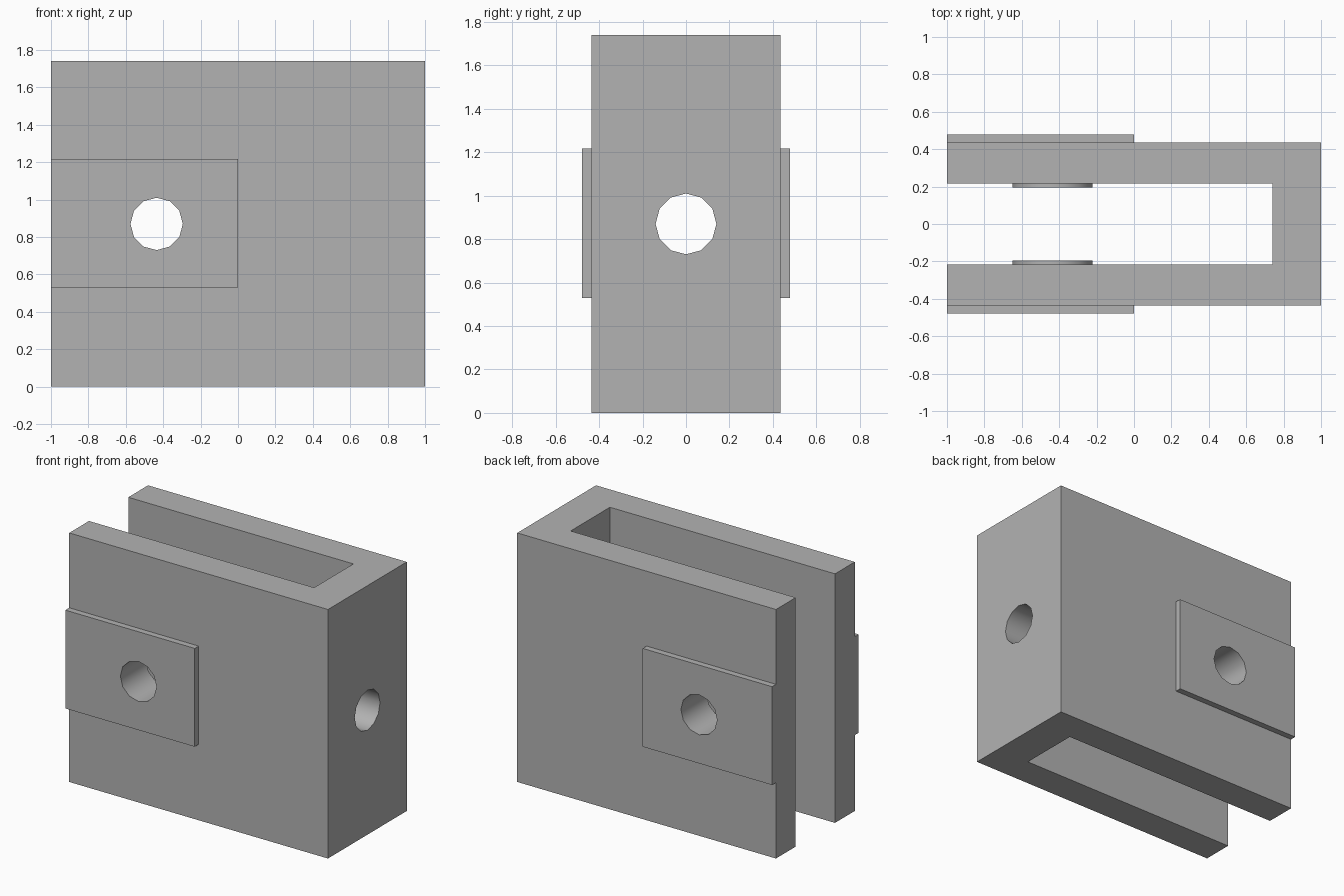
import bpy, bmesh, math
from mathutils import Matrix, Vector

if "Cube" in bpy.data.objects:
    bpy.data.objects.remove(bpy.data.objects["Cube"])

HEIGHT, MID = 1.74, 0.87
OUTER, INNER, PAD = 0.435, 0.217, 0.478   # half depths
PIN_X, HOLE_R, BOSS_R = -0.435, 0.14, 0.217

grey = bpy.data.materials.new("plain grey")
grey.use_nodes = True
grey.diffuse_color = (0.45, 0.45, 0.45, 1)
grey.node_tree.nodes["Principled BSDF"].inputs["Base Color"].default_value = grey.diffuse_color


def add_object(name, bm):
    bmesh.ops.recalc_face_normals(bm, faces=bm.faces)
    mesh = bpy.data.meshes.new(name)
    bm.to_mesh(mesh)
    bm.free()
    mesh.materials.append(grey)
    obj = bpy.data.objects.new(name, mesh)
    bpy.context.collection.objects.link(obj)
    return obj


def box(name, low, high):
    bm = bmesh.new()
    low, high = Vector(low), Vector(high)
    bmesh.ops.create_cube(bm, size=1, matrix=Matrix.Translation((low + high) / 2)
                          @ Matrix.Diagonal((high - low).to_4d()))
    return add_object(name, bm)


def cylinder(name, centre, radius, length, axis, sides):
    bm = bmesh.new()
    bmesh.ops.create_cone(bm, cap_ends=True, segments=sides, radius1=radius,
                          radius2=radius, depth=length,
                          matrix=Matrix.Translation(centre)
                          @ Matrix.Rotation(math.pi / 2, 4, axis))
    return add_object(name, bm)


def select(obj):
    bpy.ops.object.select_all(action='DESELECT')
    obj.select_set(True)
    bpy.context.view_layer.objects.active = obj


def cut(obj, cutter):
    select(obj)
    mod = obj.modifiers.new("hole", 'BOOLEAN')
    mod.operation, mod.solver, mod.object = 'DIFFERENCE', 'EXACT', cutter
    bpy.ops.object.modifier_apply(modifier=mod.name)


# U-shaped bracket extruded upwards from its plan outline
bm = bmesh.new()
half = [(0.74, INNER), (-1, INNER), (-1, OUTER), (1, OUTER)]
outline = half + [(x, -y) for x, y in reversed(half)]
face = bm.faces.new([bm.verts.new((x, y, 0)) for x, y in outline])
top = bmesh.ops.extrude_face_region(bm, geom=[face])["geom"]
bmesh.ops.translate(bm, vec=(0, 0, HEIGHT),
                    verts=[v for v in top if isinstance(v, bmesh.types.BMVert)])
bracket = add_object("bracket", bm)
parts = [bracket]

# Outer pads and inner round bosses on both arms
for label, side in (("front", -1), ("back", 1)):
    ys = sorted((side * OUTER, side * PAD))
    parts.append(box(label + "_pad", (-1, ys[0], 0.53), (0, ys[1], 1.217)))
    parts.append(cylinder(label + "_boss", (PIN_X, side * (INNER - 0.011), MID),
                          BOSS_R, 0.022, 'X', 18))

# Pin hole through both arms, and hole through the end wall
pin = cylinder("pin_cutter", (PIN_X, 0, MID), HOLE_R, 2, 'X', 12)
bolt = cylinder("end_cutter", (0.87, 0, MID), HOLE_R, 0.6, 'Y', 12)
for part in parts:
    cut(part, pin)
cut(bracket, bolt)
for helper in (pin, bolt):
    bpy.data.objects.remove(helper)

for part in parts:
    select(part)
    bpy.ops.object.shade_smooth_by_angle(angle=math.radians(35))
